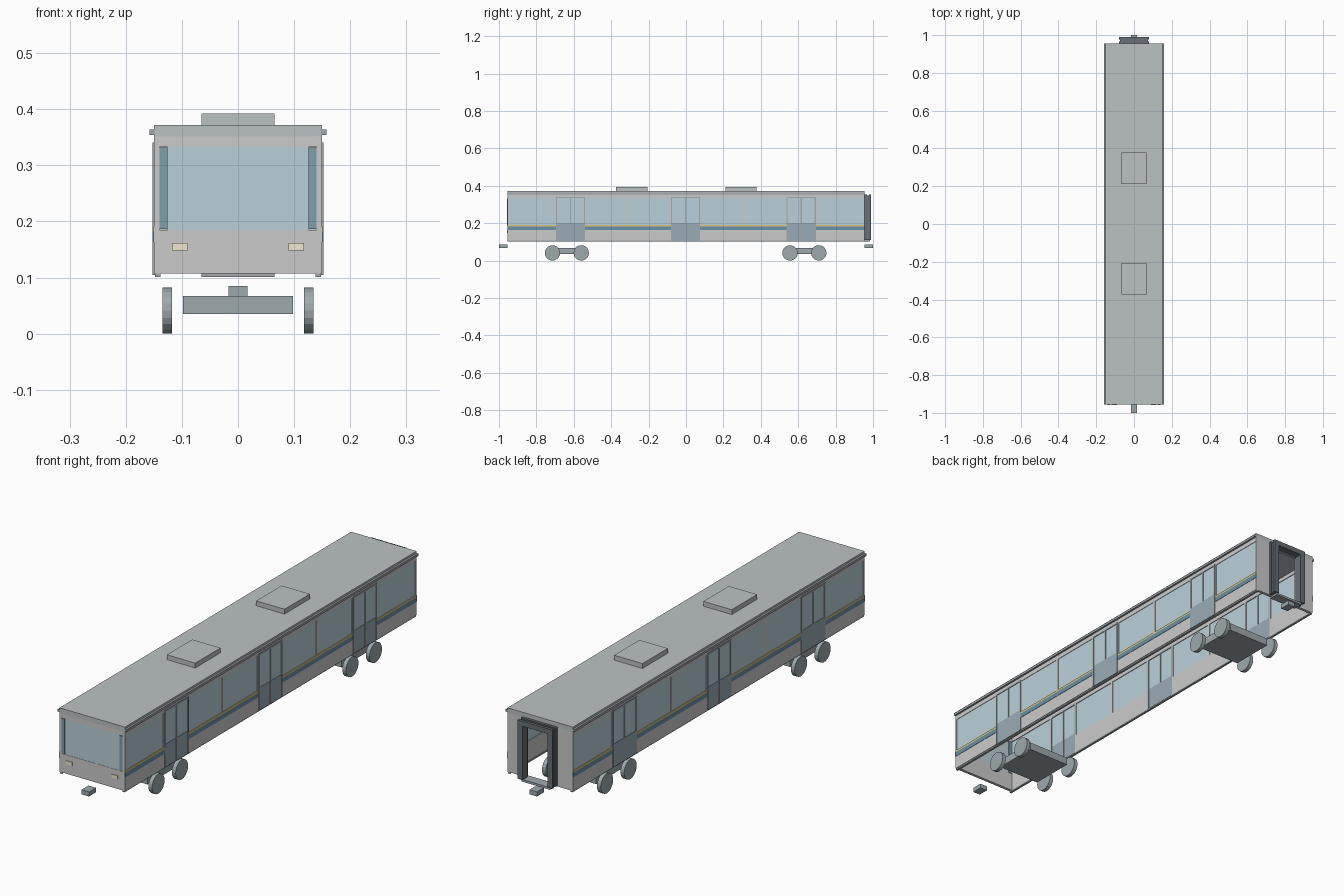
import bpy, bmesh, math
from mathutils import Matrix

if "Cube" in bpy.data.objects:
    bpy.data.objects.remove(bpy.data.objects["Cube"])

def material(name, r, g, b):
    m = bpy.data.materials.new(name)
    m.diffuse_color = (r, g, b, 1)
    m.use_nodes = True
    m.node_tree.nodes["Principled BSDF"].inputs["Base Color"].default_value = m.diffuse_color
    return m

STEEL = material("brushed_steel", 0.56, 0.59, 0.59)
ROOF = material("roof_grey", 0.50, 0.54, 0.54)
GLASS = material("window_glass", 0.50, 0.64, 0.70)
DOOR = material("door_blue_grey", 0.32, 0.41, 0.47)
BLUE = material("stripe_blue", 0.14, 0.28, 0.40)
GOLD = material("stripe_gold", 0.72, 0.56, 0.20)
POST = material("cab_post_blue", 0.22, 0.34, 0.42)
TRIM = material("trim_grey", 0.36, 0.40, 0.42)
RUBBER = material("gangway_rubber", 0.14, 0.16, 0.18)
LAMP = material("lamp_cream", 0.88, 0.82, 0.62)
METAL = material("bogie_metal", 0.34, 0.40, 0.42)

def finish(name, bm, mat):
    bmesh.ops.recalc_face_normals(bm, faces=bm.faces)
    me = bpy.data.meshes.new(name)
    bm.to_mesh(me)
    bm.free()
    me.materials.append(mat)
    ob = bpy.data.objects.new(name, me)
    bpy.context.collection.objects.link(ob)
    return ob

def boxes(name, mat, *parts):
    """One object from boxes given as (x0, x1, y0, y1, z0, z1)."""
    bm = bmesh.new()
    for x0, x1, y0, y1, z0, z1 in parts:
        m = Matrix.Translation(((x0 + x1) / 2, (y0 + y1) / 2, (z0 + z1) / 2))
        m = m @ Matrix.Diagonal((abs(x1 - x0), y1 - y0, z1 - z0, 1))
        bmesh.ops.create_cube(bm, size=1, matrix=m)
    return finish(name, bm, mat)

END = 0.955                       # half length of the body
DOORS = (-0.618, -0.003, 0.616)   # door centres along y
HALF = 0.078                      # half door width
SILL, BELT, HEAD, EAVE = 0.107, 0.19, 0.335, 0.352

# Wall bays between the doors, with the middle bays split into two windows
bays = [(-END, DOORS[0] - HALF), (DOORS[0] + HALF, DOORS[1] - HALF),
        (DOORS[1] + HALF, DOORS[2] - HALF), (DOORS[2] + HALF, END)]
windows = []
for i, (a, b) in enumerate(bays):
    mid = (a + b) / 2
    windows += [(a, mid), (mid, b)] if i in (1, 2) else [(a, b)]

for side, s in (("left", -1), ("right", 1)):
    inner, outer = s * 0.14, s * 0.15
    # Side wall: skirt panels, top band and window posts
    parts = [(inner, outer, a, b, SILL, BELT) for a, b in bays]
    parts.append((inner, outer, -END, END, HEAD, EAVE))
    for a, b in windows:
        parts += [(inner, outer, a, a + 0.006, BELT, HEAD),
                  (inner, outer, b - 0.006, b, BELT, HEAD)]
    boxes(side + "_wall", STEEL, *parts)
    boxes(side + "_sill", TRIM, (s * 0.138, s * 0.148, -END, END, 0.101, SILL))
    # Glass and thin window trim
    boxes(side + "_windows", GLASS,
          *[(s * 0.143, s * 0.148, a + 0.006, b - 0.006, BELT, HEAD) for a, b in windows])
    # Coloured stripes
    boxes(side + "_blue_stripe", BLUE,
          *[(s * 0.149, s * 0.1515, a, b, 0.163, 0.182) for a, b in bays])
    boxes(side + "_gold_stripe", GOLD,
          *[(s * 0.149, s * 0.1515, a, b, 0.182, 0.19) for a, b in bays])
    # Double sliding doors
    for d, c in zip(("front", "middle", "rear"), DOORS):
        tag = f"{side}_{d}_door"
        a, b, x0, x1 = c - HALF, c + HALF, s * 0.140, s * 0.1525
        boxes(tag + "_frame", TRIM,
              (x0, x1, a, a + 0.006, 0.105, 0.341), (x0, x1, b - 0.006, b, 0.105, 0.341),
              (x0, x1, a + 0.006, b - 0.006, 0.334, 0.341),
              (x0, x1, c - 0.003, c + 0.003, 0.105, 0.334))
        leaves = ((a + 0.006, c - 0.003), (c + 0.003, b - 0.006))
        boxes(tag + "_panels", DOOR,
              *[(s * 0.142, s * 0.1515, p, q, 0.105, 0.2) for p, q in leaves])
        boxes(tag + "_glass", GLASS,
              *[(s * 0.143, s * 0.15, p, q, 0.2, 0.334) for p, q in leaves])
    # Rain gutter along the roof edge
    boxes(side + "_gutter", TRIM, (s * 0.148, s * 0.158, -END, END, 0.354, 0.364))

# Roof slab with two climate units
boxes("roof", ROOF, (-0.15, 0.15, -END, END, 0.351, 0.372))
for label, c in (("front", -0.29), ("rear", 0.295)):
    boxes(label + "_roof_unit", ROOF, (-0.065, 0.065, c - 0.083, c + 0.083, 0.372, 0.392))

# Cab front: lower panel, header, edge pillars, windscreen, blue posts, lamps
F = -END
boxes("cab_front", STEEL, (-0.14, 0.14, F, F + 0.012, SILL, 0.185),
      (-0.14, 0.14, F, F + 0.012, 0.333, EAVE))
boxes("windscreen", GLASS, (-0.126, 0.126, F + 0.001, F + 0.008, 0.185, 0.333))
for s, side in ((-1, "left"), (1, "right")):
    boxes(side + "_cab_post", POST, (s * 0.126, s * 0.14, F - 0.002, F + 0.012, 0.187, 0.332))
    boxes(side + "_headlight", LAMP, (s * 0.09, s * 0.118, F - 0.003, F + 0.004, 0.148, 0.162))

# Rear end wall around an open passage
R = END
boxes("rear_wall", STEEL, (-0.14, -0.065, R - 0.012, R, SILL, EAVE),
      (0.065, 0.14, R - 0.012, R, SILL, EAVE),
      (-0.065, 0.065, R - 0.012, R, 0.335, EAVE))
boxes("gangway_threshold", TRIM, (-0.065, 0.065, R - 0.012, R + 0.03, 0.101, 0.11))

# Ribbed gangway frame: alternating wide and narrow hoops
for i in range(3):
    w, top = (0.08, 0.354) if i != 1 else (0.075, 0.349)
    y0, y1 = R + i * 0.0115, R + (i + 1) * 0.0115
    boxes(f"gangway_rib_{i + 1}", RUBBER, (-w, -0.058, y0, y1, 0.11, top),
          (0.058, w, y0, y1, 0.11, top), (-0.058, 0.058, y0, y1, 0.333, top))

# Couplers at both ends
boxes("front_coupler", METAL, (-0.017, 0.017, -1.0, -0.955, 0.066, 0.085))
boxes("rear_coupler", METAL, (-0.017, 0.017, 0.955, 1.0, 0.066, 0.085))

# Bogies: flat frame and four wheels each
for label, c in (("front", -0.637), ("rear", 0.633)):
    boxes(label + "_bogie_frame", METAL, (-0.098, 0.098, c - 0.095, c + 0.095, 0.035, 0.067))
    bm = bmesh.new()
    for x in (-0.126, 0.126):
        for dy in (-0.077, 0.077):
            m = Matrix.Translation((x, c + dy, 0.041)) @ Matrix.Rotation(math.pi / 2, 4, 'Y')
            bmesh.ops.create_cone(bm, cap_ends=True, segments=20, radius1=0.041,
                                  radius2=0.041, depth=0.017, matrix=m)
    finish(label + "_bogie_wheels", bm, METAL)
